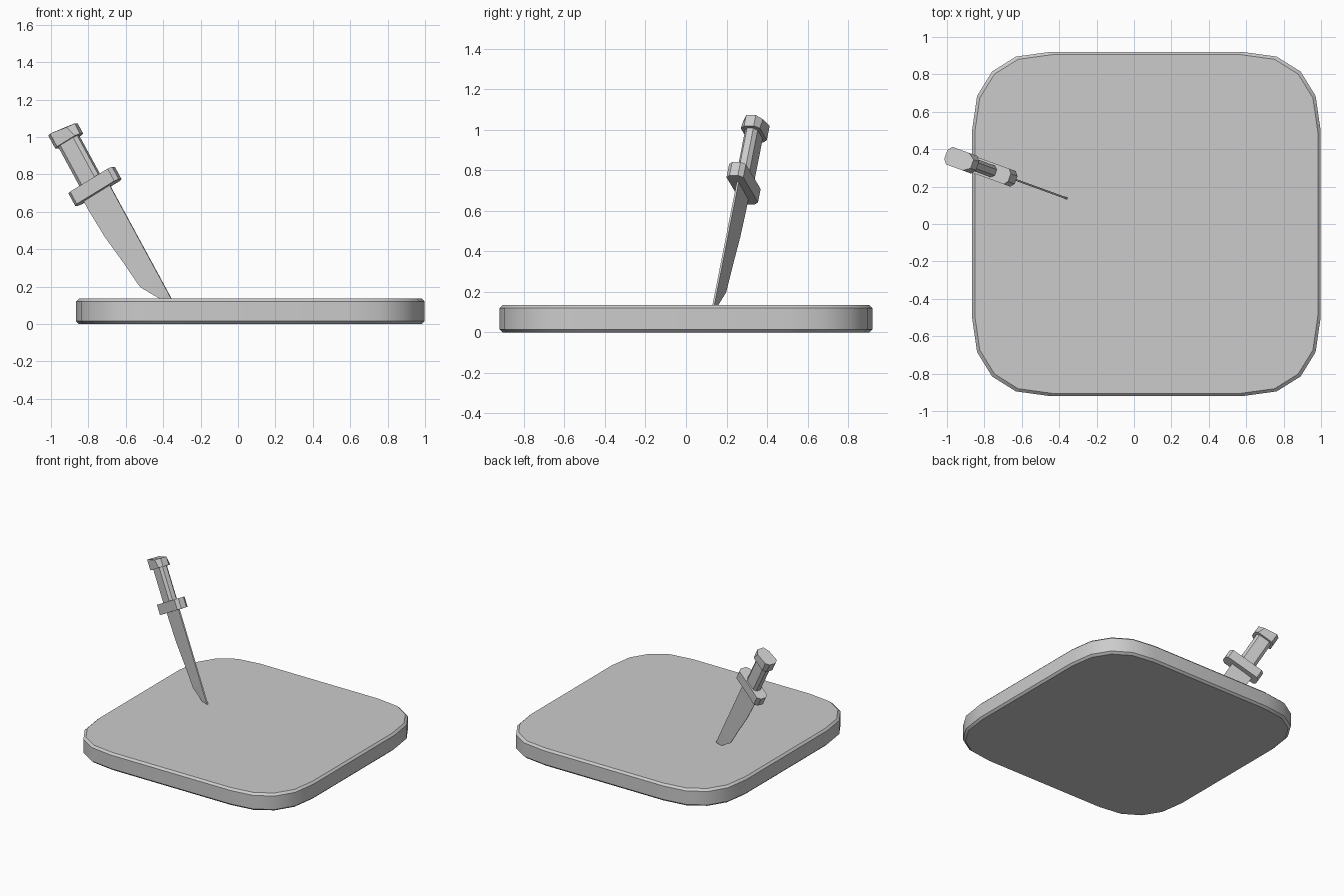
import bpy, bmesh
from math import radians
from mathutils import Matrix

if "Cube" in bpy.data.objects:
    bpy.data.objects.remove(bpy.data.objects["Cube"])


def loft(name, rings, matrix=None, smooth=False):
    """Closed solid through a list of equally sized rings of points."""
    bm = bmesh.new()
    loops = [[bm.verts.new(p) for p in ring] for ring in rings]
    n = len(loops[0])
    bm.faces.new(loops[0][::-1])
    bm.faces.new(loops[-1])
    for a, b in zip(loops, loops[1:]):
        for i in range(n):
            j = (i + 1) % n
            bm.faces.new((a[i], a[j], b[j], b[i]))
    bmesh.ops.recalc_face_normals(bm, faces=bm.faces)
    mesh = bpy.data.meshes.new(name)
    bm.to_mesh(mesh)
    bm.free()
    ob = bpy.data.objects.new(name, mesh)
    bpy.context.collection.objects.link(ob)
    if matrix:
        ob.matrix_world = matrix
    if smooth:
        bpy.ops.object.select_all(action='DESELECT')
        ob.select_set(True)
        bpy.context.view_layer.objects.active = ob
        bpy.ops.object.shade_smooth_by_angle(angle=radians(30))
    return ob


def octagon(v0, v1, half, h, chamfer):
    """Chamfered rectangle across the knife at height h."""
    c, k = chamfer, half * 0.5
    return [(v0, -k, h), (v0 + c, -half, h), (v1 - c, -half, h), (v1, -k, h),
            (v1, k, h), (v1 - c, half, h), (v0 + c, half, h), (v0, k, h)]


# Board: one corner curve mirrored to four, with a small rim bevel
corner = [(0.932, 0.50), (0.905, 0.685), (0.825, 0.815), (0.697, 0.895), (0.515, 0.92)]
outline = (corner + [(-x, y) for x, y in corner[::-1]]
           + [(-x, -y) for x, y in corner] + [(x, -y) for x, y in corner[::-1]])


def board_ring(z, inset):
    sx, sy = 1 - inset / 0.932, 1 - inset / 0.92
    return [(0.066 + x * sx, y * sy, z) for x, y in outline]


loft("board", [board_ring(0, 0.015), board_ring(0.015, 0),
               board_ring(0.12, 0), board_ring(0.135, 0.015)], smooth=True)

# Knife frame: origin at the buried tip, z along the knife, x towards the cutting edge
knife = (Matrix.Translation((-0.33, 0.126, 0.085))
         @ Matrix.Rotation(radians(160), 4, 'Z') @ Matrix.Rotation(radians(30), 4, 'Y'))

# Blade: straight spine, curved cutting edge, thinner towards the edge
profile = [(0.002, 0), (0.057, 0.091), (0.122, 0.2), (0.138, 0.354),
           (0.162, 0.536), (0.170, 0.70), (0.171, 0.77)]
rings = []
for v, h in profile:
    rings.append([(-0.001, -0.005, h), (v, -0.002, h), (v, 0.002, h), (-0.001, 0.005, h)])
loft("blade", rings, knife)

# Guard and grip
loft("guard", [octagon(-0.068, 0.218, 0.044, h, 0.02) for h in (0.757, 0.833)], knife)
loft("grip", [octagon(0.022, 0.146, 0.033, h, 0.02) for h in (0.82, 1.09)], knife)

# Pommel: its top slopes down on the spine side
top = [(v, t, 1.158 if v > 0.03 else 1.14) for v, t, h in octagon(0.0, 0.162, 0.05, 0, 0.022)]
top = [(v + 0.02 if 0.01 < v < 0.05 else v, t, h) for v, t, h in top]
loft("pommel", [octagon(0.0, 0.162, 0.05, 1.078, 0.022), top], knife)
